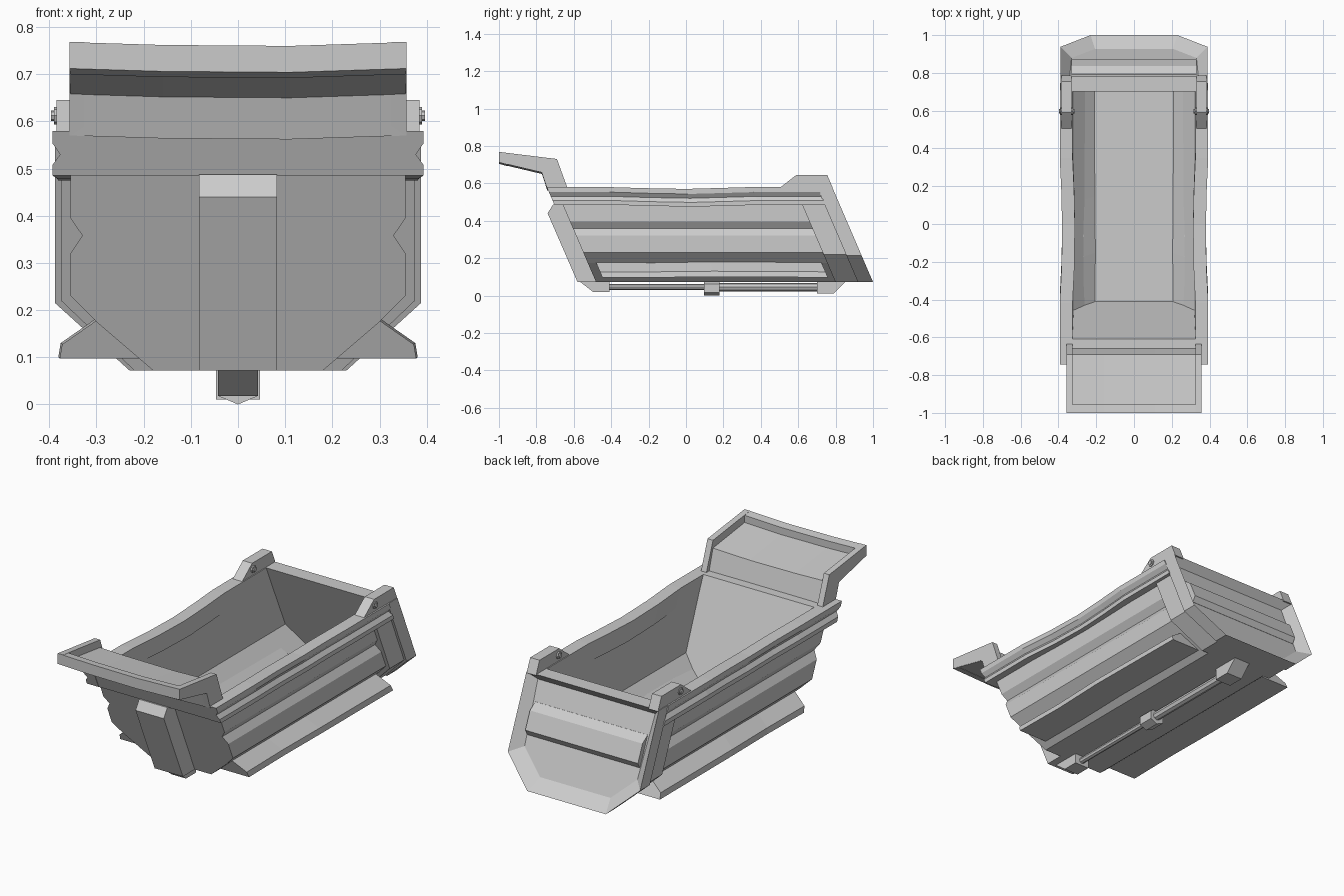
import bpy, bmesh, math
from mathutils import Matrix

if "Cube" in bpy.data.objects:
    bpy.data.objects.remove(bpy.data.objects["Cube"])

SHEAR = 0.43  # the whole tub leans: y shifts forward as z rises


def finish(name, bm):
    bmesh.ops.recalc_face_normals(bm, faces=bm.faces)
    me = bpy.data.meshes.new(name)
    bm.to_mesh(me)
    bm.free()
    ob = bpy.data.objects.new(name, me)
    bpy.context.collection.objects.link(ob)
    return ob


def loft(rings):
    """Closed solid through a list of matching point rings."""
    bm = bmesh.new()
    vs = [[bm.verts.new(p) for p in r] for r in rings]
    n = len(vs[0])
    for a, b in zip(vs, vs[1:]):
        for i in range(n):
            j = (i + 1) % n
            bm.faces.new((a[i], a[j], b[j], b[i]))
    bm.faces.new(vs[0])
    bm.faces.new(vs[-1])
    bmesh.ops.recalc_face_normals(bm, faces=bm.faces)
    return bm


def along_y(section, stations, side=1):
    """x-z section swept along the leaning y; stations are (y at z=0, dx, dz)."""
    return loft([[(side * (x + dx), y - SHEAR * z, z + dz) for x, z in section]
                 for y, dx, dz in stations])


def along_x(profile, stations):
    """y-z profile swept across x; stations are (x, dz)."""
    return loft([[(x, y, z + dz) for y, z in profile] for x, dz in stations])


def sym(half):
    return half + [(-x, z) for x, z in reversed(half)]


def ends(a, b):
    return [(a, 0, 0), (b, 0, 0)]


# tub: ribbed outer side, hollow inside, plus solid front wall
outer = [(0.18, 0.072), (0.30, 0.175), (0.355, 0.23), (0.355, 0.32),
         (0.33, 0.358), (0.355, 0.395), (0.355, 0.50)]
inner = [(0.325, 0.50), (0.32, 0.225), (0.22, 0.12)]
finish("tub_walls", along_y(sym(outer + inner), ends(-0.365, 0.84)))
finish("tub_front_wall", along_y(sym(outer), ends(-0.45, -0.36)))

# rear collar joining tub and tailgate
collar = [(0.22, 0.072), (0.375, 0.22), (0.375, 0.50)]
finish("rear_collar", along_y(sym(collar + inner), ends(0.83, 0.955)))

# centre rib on the front wall
finish("front_rib", along_x([(-0.71, 0.487), (-0.74, 0.44), (-0.58, 0.072),
                             (-0.46, 0.072), (-0.64, 0.487)], [(-0.083, 0), (0.083, 0)]))

# top rails with worn, slightly dented edges, and the front cross rail
rail = [(0.325, 0.485), (0.393, 0.485), (0.393, 0.508), (0.377, 0.53),
        (0.393, 0.553), (0.393, 0.58), (0.325, 0.58)]
dents = [(-0.495, 0, 0), (-0.17, 0, 0), (0.03, -0.010, -0.006),
         (0.25, -0.012, -0.010), (0.43, -0.008, -0.005), (0.60, 0, 0), (0.955, 0, 0)]
for s, tag in ((1, "right"), (-1, "left")):
    finish("top_rail_" + tag, along_y(rail, dents, s))
finish("front_cross_rail", along_y(sym([(0.36, 0.485), (0.36, 0.58)]), ends(-0.493, -0.36)))

# lower side skirts, flaring out below the ribs
skirt = [(0.18, 0.097), (0.378, 0.097), (0.373, 0.127), (0.30, 0.178), (0.27, 0.17)]
for s, tag in ((1, "right"), (-1, "left")):
    finish("side_skirt_" + tag, along_y(skirt, [(-0.405, 0, 0), (-0.1, -0.004, 0),
                                                (0.2, 0.003, 0.003), (0.80, 0, 0)], s))

# tailgate: slab with a recessed outer panel
gate = sym([(0.23, 0.072), (0.388, 0.215), (0.388, 0.58)])
bm = along_y(gate, ends(0.95, 1.031))
back = max(bm.faces, key=lambda f: f.normal.y)
bmesh.ops.inset_region(bm, faces=[back], thickness=0.062)
bmesh.ops.translate(bm, verts=back.verts, vec=(0, -0.05, 0))
finish("tailgate", bm)


# raised horizontal slat in the tailgate recess
def gate_point(depth, z):
    return (depth - SHEAR * z, z)


finish("tailgate_slat", along_x([gate_point(0.97, 0.44), gate_point(0.982, 0.44),
                                 gate_point(1.012, 0.41), gate_point(1.012, 0.32),
                                 gate_point(0.982, 0.29), gate_point(0.97, 0.29)],
                                [(-0.33, 0), (0.33, 0)]))

# hinge brackets and pins on the rear corners
bracket = [(0.50, 0.575), (0.59, 0.645), (0.755, 0.645), (0.785, 0.575)]
for s, tag in ((1, "right"), (-1, "left")):
    finish("hinge_bracket_" + tag, along_x(bracket, [(s * 0.33, 0), (s * 0.385, 0)]))
    bm = bmesh.new()
    for radius, length in ((0.019, 0.068), (0.011, 0.08)):
        bmesh.ops.create_cone(bm, cap_ends=True, segments=8, radius1=radius,
                              radius2=radius, depth=length,
                              matrix=Matrix.Translation((s * 0.356, 0.597, 0.612))
                              @ Matrix.Rotation(math.pi / 2, 4, 'Y'))
    finish("hinge_pin_" + tag, bm)

# cab guard: bent floor, raised side cheeks and front lip
wave = [(-0.355, 0), (-0.16, -0.006), (0.11, -0.008), (0.355, 0)]
finish("guard_floor", along_x([(-0.99, 0.71), (-0.77, 0.658), (-0.742, 0.57), (-0.655, 0.57),
                               (-0.69, 0.69), (-0.96, 0.725)], wave))
finish("guard_front_lip", along_x([(-1, 0.712), (-1, 0.768), (-0.955, 0.762),
                                   (-0.955, 0.70)], wave))
cheek = [(-1, 0.712), (-0.772, 0.66), (-0.742, 0.57), (-0.632, 0.57),
         (-0.69, 0.73), (-1, 0.768)]
for s, tag in ((1, "right"), (-1, "left")):
    finish("guard_cheek_" + tag, along_x(cheek, [(s * 0.325, 0), (s * 0.357, 0)]))

# underside: two mounts, a two-stage rod and a hexagonal collar
finish("front_mount", along_x([(-0.575, 0.08), (-0.495, 0.018), (-0.41, 0.018), (-0.41, 0.08)],
                              [(-0.042, 0), (0.042, 0)]))
finish("rear_mount", along_x([(0.70, 0.08), (0.70, 0.01), (0.79, 0.01), (0.86, 0.08)],
                             [(-0.047, 0), (0.047, 0)]))
for name, r, y0, y1, sides in (("rod_thin", 0.016, -0.42, 0.12, 8),
                               ("rod_thick", 0.023, 0.12, 0.72, 8),
                               ("rod_collar", 0.046, 0.095, 0.18, 6)):
    zc = 0.04 if sides == 6 else 0.045
    bm = bmesh.new()
    bmesh.ops.create_cone(bm, cap_ends=True, segments=sides, radius1=r, radius2=r,
                          depth=y1 - y0, matrix=Matrix.Translation((0, (y0 + y1) / 2, zc))
                          @ Matrix.Rotation(math.pi / 2, 4, 'X'))
    for v in bm.verts:
        v.co.z = max(v.co.z, 0)
    finish(name, bm)
